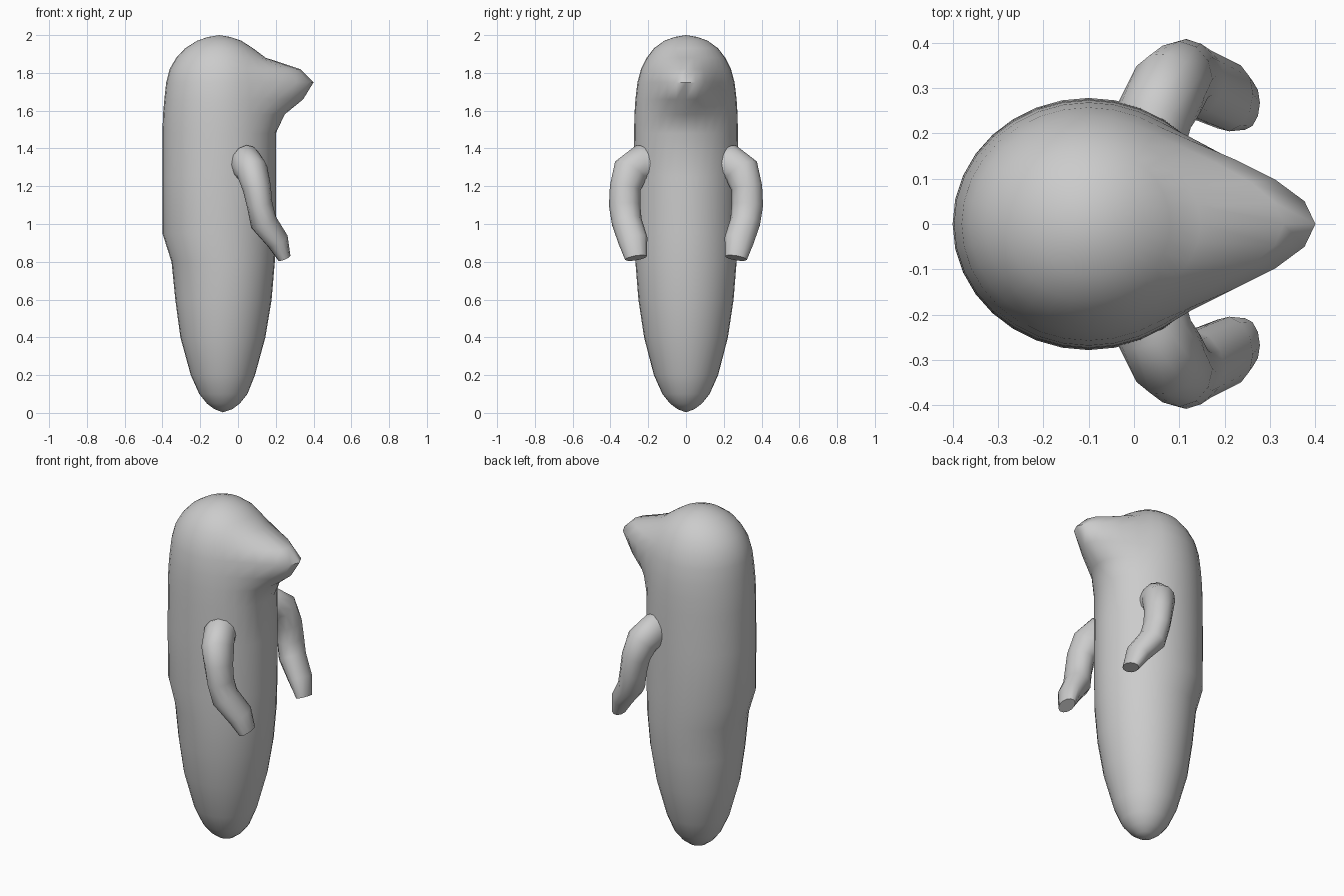
import bpy, bmesh
from math import cos, sin, pi
from mathutils import Vector

if "Cube" in bpy.data.objects:
    bpy.data.objects.remove(bpy.data.objects["Cube"])


def loft(name, rings, start=None, end=None):
    """Skin closed rings; the ends close to a pole point, or to a flat cap."""
    bm = bmesh.new()
    rows = [[bm.verts.new(p) for p in ring] for ring in rings]
    n = len(rows[0])
    for a, b in zip(rows, rows[1:]):
        for i in range(n):
            j = (i + 1) % n
            bm.faces.new((a[i], a[j], b[j], b[i]))
    for row, pole in ((rows[0], start), (rows[-1], end)):
        if pole is None:
            bm.faces.new(row)
        else:
            tip = bm.verts.new(pole)
            for i in range(n):
                bm.faces.new((row[i], row[(i + 1) % n], tip))
    bmesh.ops.recalc_face_normals(bm, faces=bm.faces)
    mesh = bpy.data.meshes.new(name)
    bm.to_mesh(mesh)
    bm.free()
    obj = bpy.data.objects.new(name, mesh)
    bpy.context.collection.objects.link(obj)
    bpy.ops.object.select_all(action='DESELECT')
    obj.select_set(True)
    bpy.context.view_layer.objects.active = obj
    bpy.ops.object.shade_smooth_by_angle(angle=1.0)
    return obj


# Body sections: z, back x, front x, half width, snout reach beyond the front
SECTIONS = [
    (0.02, -0.125, -0.03, 0.045, 0), (0.05, -0.165, 0.01, 0.085, 0),
    (0.10, -0.205, 0.05, 0.125, 0), (0.20, -0.25, 0.09, 0.17, 0),
    (0.40, -0.305, 0.145, 0.222, 0), (0.60, -0.332, 0.178, 0.252, 0),
    (0.80, -0.352, 0.195, 0.268, 0), (0.95, -0.40, 0.20, 0.275, 0),
    (1.25, -0.40, 0.20, 0.278, 0), (1.48, -0.40, 0.20, 0.275, 0),
    (1.58, -0.397, 0.197, 0.273, 0.05), (1.66, -0.39, 0.19, 0.268, 0.155),
    (1.75, -0.38, 0.18, 0.257, 0.22), (1.82, -0.362, 0.162, 0.238, 0.168),
    (1.88, -0.327, 0.127, 0.208, 0.02), (1.93, -0.28, 0.08, 0.17, 0),
    (1.97, -0.217, 0.018, 0.115, 0), (1.99, -0.16, -0.04, 0.06, 0),
]


def body_ring(z, back, front, half, snout, n=32):
    ring = []
    for i in range(n):
        a = 2 * pi * i / n
        off = min(a, 2 * pi - a)
        push = snout * cos(1.5 * off) ** 2 if off < pi / 3 else 0
        x = (back + front) / 2 + (front - back) / 2 * cos(a) + push
        ring.append((x, half * sin(a), z))
    return ring


loft("body_with_snout", [body_ring(*s) for s in SECTIONS],
     (-0.08, 0, 0.003), (-0.1, 0, 2.0))

# Arm path: x, y, z, thickness along x, thickness across
ARM = [
    (0.03, 0.17, 1.31, 0.08, 0.10), (0.045, 0.24, 1.32, 0.085, 0.10),
    (0.075, 0.295, 1.28, 0.085, 0.095), (0.10, 0.322, 1.19, 0.075, 0.082),
    (0.115, 0.325, 1.10, 0.068, 0.083), (0.135, 0.313, 1.01, 0.072, 0.08),
    (0.21, 0.28, 0.91, 0.06, 0.078), (0.245, 0.265, 0.82, 0.035, 0.058),
]
centres = [Vector(p[:3]) for p in ARM]
arm_rings = []
for k, (c, p) in enumerate(zip(centres, ARM)):
    along = (centres[min(k + 1, len(ARM) - 1)] - centres[max(k - 1, 0)]).normalized()
    u = Vector((1, 0, 0))
    u = (u - along * u.dot(along)).normalized()
    v = along.cross(u)
    arm_rings.append([c + u * p[3] * cos(2 * pi * i / 12) + v * p[4] * sin(2 * pi * i / 12)
                      for i in range(12)])

# Both arms, mirrored across the body
arms = loft("arms", arm_rings)
mirror = arms.modifiers.new("mirror", 'MIRROR')
mirror.use_axis = (False, True, False)
